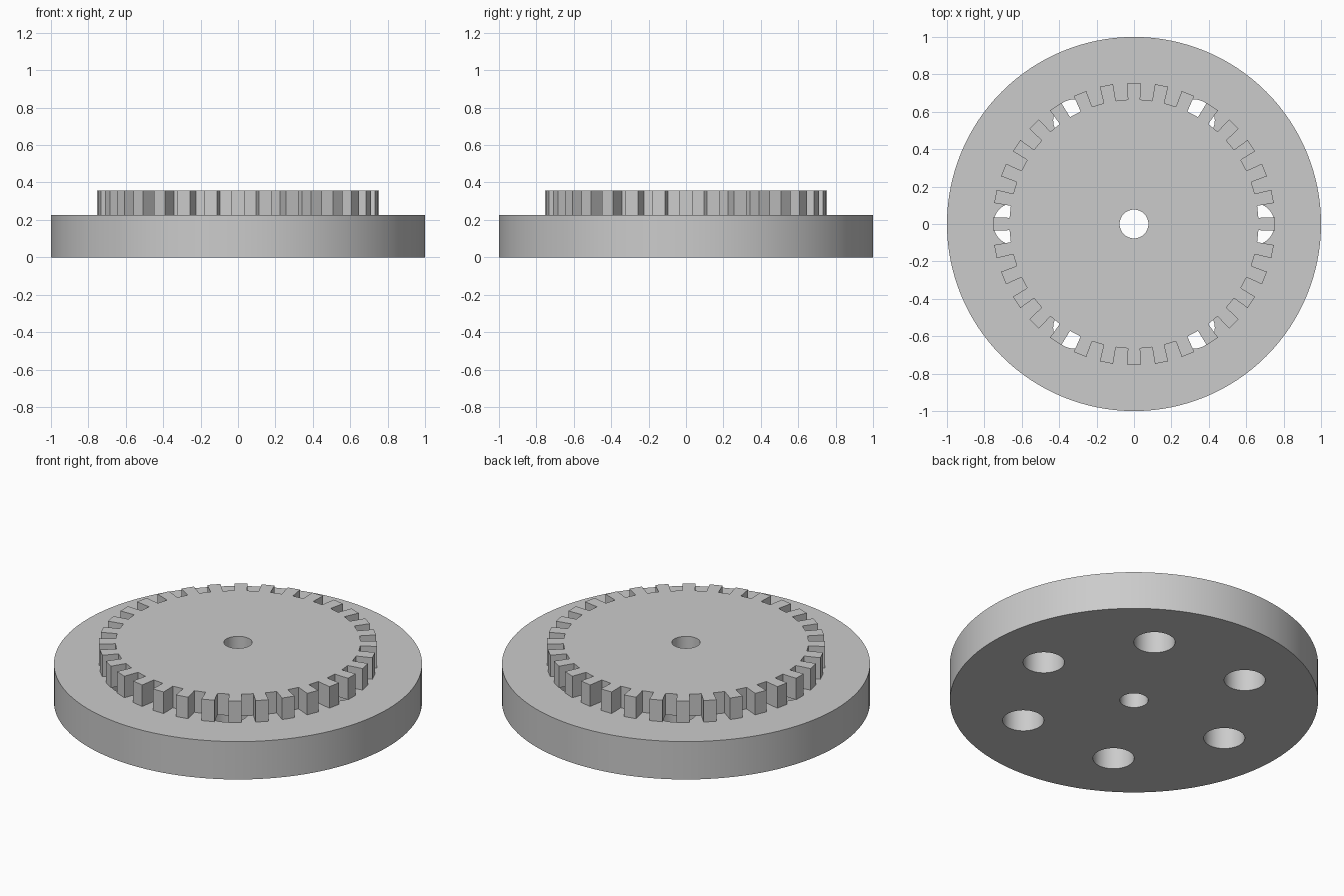
import bpy, bmesh
from math import sin, cos, pi, tau

cube = bpy.data.objects.get("Cube")
if cube:
    bpy.data.objects.remove(cube)

# Material
grey = bpy.data.materials.new("light grey")
grey.use_nodes = True
colour = (0.6, 0.6, 0.6, 1)
grey.diffuse_color = colour
grey.node_tree.nodes["Principled BSDF"].inputs["Base Color"].default_value = colour

BASE_TOP, GEAR_TOP = 0.227, 0.356
TEETH, TIP_R, ROOT_R = 32, 0.755, 0.665
BORE_R = 0.077


def circle(radius, segments, cx=0, cy=0):
    return [(cx + radius * cos(tau * i / segments), cy + radius * sin(tau * i / segments))
            for i in range(segments)]


def gear_outline():
    """Straight-sided teeth, the first one centred on the +x axis."""
    points = []
    for i in range(TEETH):
        a = tau * i / TEETH
        for r, half in ((ROOT_R, -0.033), (TIP_R, -0.036), (TIP_R, 0.036), (ROOT_R, 0.033)):
            points.append((r * cos(a) - half * sin(a), r * sin(a) + half * cos(a)))
        mid = a + pi / TEETH
        points.append((ROOT_R * cos(mid), ROOT_R * sin(mid)))
    return points


def plate(name, loops, z0, z1):
    """Extrude an outline, the first loop, with holes, the other loops."""
    bm = bmesh.new()
    for loop in loops:
        verts = [bm.verts.new((x, y, z0)) for x, y in loop]
        for a, b in zip(verts, verts[1:] + verts[:1]):
            bm.edges.new((a, b))
    bmesh.ops.triangle_fill(bm, use_beauty=True, use_dissolve=False, edges=bm.edges[:])
    top = bmesh.ops.extrude_face_region(bm, geom=bm.faces[:], use_keep_orig=True)
    moved = [g for g in top["geom"] if isinstance(g, bmesh.types.BMVert)]
    bmesh.ops.translate(bm, verts=moved, vec=(0, 0, z1 - z0))
    bmesh.ops.recalc_face_normals(bm, faces=bm.faces[:])
    mesh = bpy.data.meshes.new(name)
    bm.to_mesh(mesh)
    bm.free()
    mesh.materials.append(grey)
    obj = bpy.data.objects.new(name, mesh)
    bpy.context.collection.objects.link(obj)
    bpy.ops.object.select_all(action="DESELECT")
    obj.select_set(True)
    bpy.context.view_layer.objects.active = obj
    bpy.ops.object.shade_smooth_by_angle(angle=pi / 18)
    return obj


# Round base with a ring of six holes and the central bore
bore = circle(BORE_R, 48)
holes = [circle(0.112, 48, 0.64 * cos(tau * i / 6), 0.64 * sin(tau * i / 6)) for i in range(6)]
plate("base_disc", [circle(1, 128), bore] + holes, 0, BASE_TOP)

# Toothed wheel on top, partly covering the holes
plate("gear_wheel", [gear_outline(), bore], BASE_TOP, GEAR_TOP)
